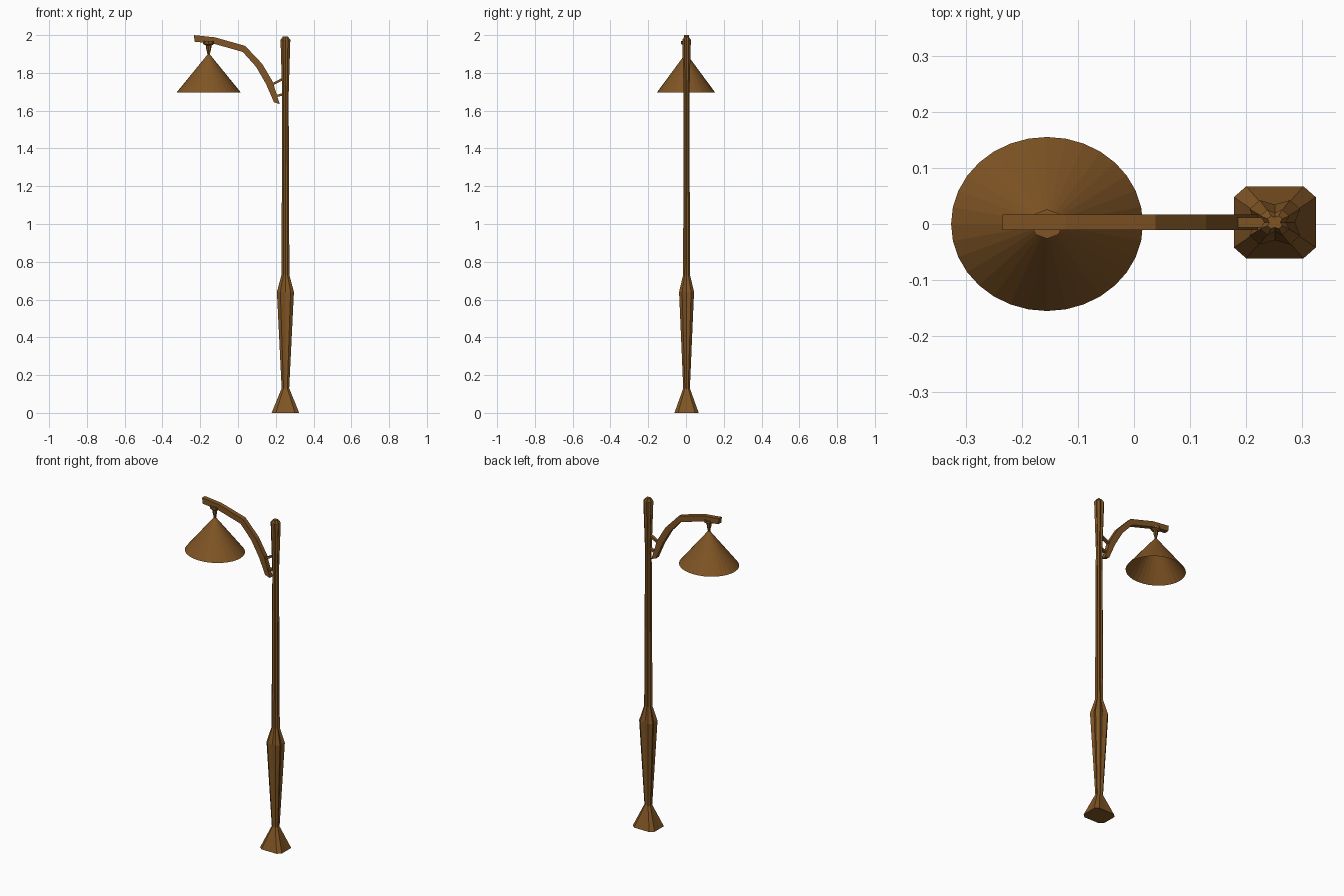
import bpy, bmesh, math
from mathutils import Vector

if "Cube" in bpy.data.objects:
    bpy.data.objects.remove(bpy.data.objects["Cube"])

wood = bpy.data.materials.new("brown_wood")
wood.diffuse_color = (0.215, 0.09, 0.018, 1)
wood.use_nodes = True
wood.node_tree.nodes["Principled BSDF"].inputs["Base Color"].default_value = wood.diffuse_color
CY = 0.003   # centre line of post and arm in y


def finish(name, bm):
    bmesh.ops.recalc_face_normals(bm, faces=bm.faces)
    me = bpy.data.meshes.new(name)
    bm.to_mesh(me)
    bm.free()
    me.materials.append(wood)
    ob = bpy.data.objects.new(name, me)
    bpy.context.collection.objects.link(ob)
    return ob


def loft(name, rings, cap_ends=True):
    bm = bmesh.new()
    loops = [[bm.verts.new(p) for p in r] for r in rings]
    n = len(loops[0])
    for lo, hi in zip(loops, loops[1:]):
        for i in range(n):
            j = (i + 1) % n
            bm.faces.new((lo[i], lo[j], hi[j], hi[i]))
    if cap_ends:
        bm.faces.new(loops[0])
        bm.faces.new(loops[-1])
    return finish(name, bm)


def post_ring(z, a, b, m):
    """Chamfered square with corner points (a,b),(b,a) and side midpoints m."""
    pts = []
    for q in range(4):
        c, s = math.cos(q * math.pi / 2), math.sin(q * math.pi / 2)
        for x, y in ((m, 0), (a, b), (b, a)):
            pts.append((0.251 + c * x - s * y, CY + 0.88 * (s * x + c * y), z))
    return pts


def oval_ring(z, r, n, cx=-0.155):
    return [(cx + r * math.cos(2 * math.pi * i / n),
             0.907 * r * math.sin(2 * math.pi * i / n), z) for i in range(n)]


# fluted post with flared foot and swollen lower section
loft("post", [post_ring(*r) for r in (
    (0, 0.073, 0.051, 0.073),
    (0.13, 0.020, 0.010, 0.017),
    (0.64, 0.045, 0.027, 0.036),
    (0.73, 0.021, 0.011, 0.016),
    (1.68, 0.017, 0.009, 0.013),
    (1.975, 0.026, 0.013, 0.019),
    (1.993, 0.013, 0.007, 0.010))])

# curved arm: side profile given as upper / lower pairs
upper = [(-0.234, 2.0), (-0.122, 1.988), (0.038, 1.943),
         (0.128, 1.848), (0.183, 1.755), (0.221, 1.634)]
lower = [(-0.229, 1.965), (-0.13, 1.955), (0.025, 1.911),
         (0.096, 1.832), (0.149, 1.74), (0.19, 1.645)]
loft("arm", [[(u[0], CY - 0.014, u[1]), (u[0], CY + 0.014, u[1]),
              (l[0], CY + 0.014, l[1]), (l[0], CY - 0.014, l[1])]
             for u, l in zip(upper, lower)])

# two struts joining arm to post
for name, p, q in (("upper_strut", (0.175, 1.735), (0.25, 1.775)),
                   ("lower_strut", (0.195, 1.675), (0.25, 1.69))):
    a, b = Vector((p[0], CY, p[1])), Vector((q[0], CY, q[1]))
    side = (b - a).cross(Vector((0, 1, 0))).normalized() * 0.006
    wide = Vector((0, 0.009, 0))
    loft(name, [[e + side + wide, e + side - wide, e - side - wide,
                 e - side + wide] for e in (a, b)])

# hanger between arm and shade
loft("hanger", [oval_ring(z, r, 8) for z, r in (
    (1.885, 0.007), (1.908, 0.008), (1.925, 0.013), (1.945, 0.014),
    (1.953, 0.029), (1.968, 0.029))])

# hollow conical shade
loft("lamp_shade", [oval_ring(1.695, 0.171, 32), oval_ring(1.899, 0.005, 32)],
     cap_ends=False)
